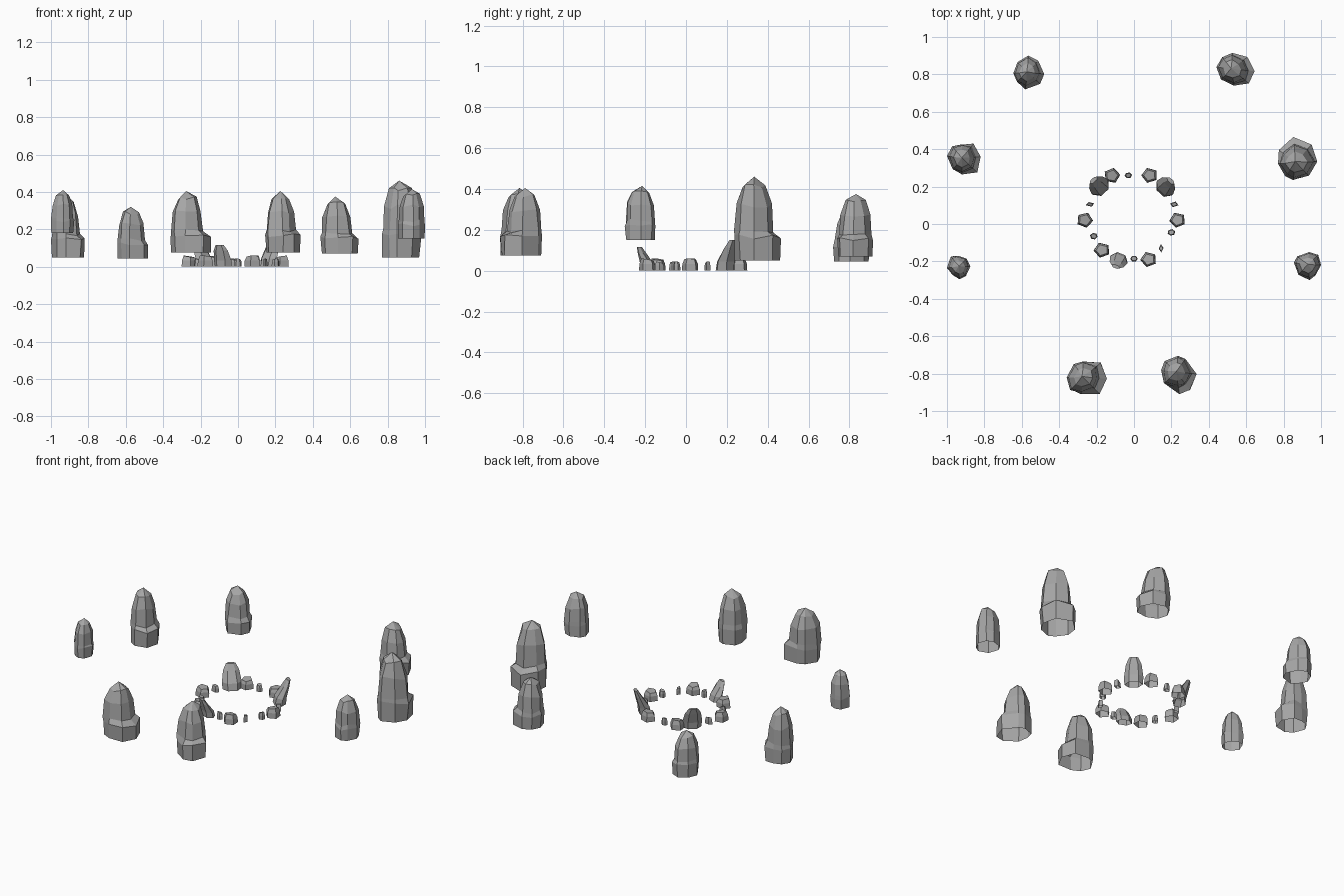
import bpy, bmesh, random
from math import sin, cos, radians, tau, atan2
from mathutils import Vector

cube = bpy.data.objects.get("Cube")
if cube:
    bpy.data.objects.remove(cube, do_unlink=True)

# One grey for all the rock
rock = bpy.data.materials.new("rock_grey")
rock.use_nodes = True
GREY = (0.38, 0.38, 0.38, 1)
rock.diffuse_color = GREY
rock.node_tree.nodes["Principled BSDF"].inputs["Base Color"].default_value = GREY


def build(name, rings, box, apex=None):
    """Skin stacked rings, open below, closed by an apex or a flat top; fit to box."""
    pts = [p for ring in rings for p in ring] + ([apex] if apex else [])
    for axis in range(3):
        lo, hi = min(p[axis] for p in pts), max(p[axis] for p in pts)
        a, b = box[axis]
        for p in pts:
            p[axis] = a + (p[axis] - lo) / (hi - lo) * (b - a)
    bm = bmesh.new()
    loops = [[bm.verts.new(p) for p in ring] for ring in rings]
    n = len(loops[0])
    for low, high in zip(loops, loops[1:]):
        for i in range(n):
            j = (i + 1) % n
            bm.faces.new((low[i], low[j], high[j], high[i]))
    if apex:
        tip = bm.verts.new(apex)
        for i in range(n):
            bm.faces.new((loops[-1][i], loops[-1][(i + 1) % n], tip))
    else:
        bm.faces.new(loops[-1])
    mesh = bpy.data.meshes.new(name)
    bm.to_mesh(mesh)
    bm.free()
    mesh.materials.append(rock)
    obj = bpy.data.objects.new(name, mesh)
    bpy.context.collection.objects.link(obj)


def standing_stone(name, xs, ys, zs, ledge_dir, ledge, seed):
    """Tall pointed rock with a stepped foot on one side."""
    rnd = random.Random(seed)
    n = 8
    angles = [tau * (i + rnd.uniform(-0.2, 0.2)) / n for i in range(n)]
    bumps = [rnd.uniform(0.9, 1.08) for _ in angles]
    rings = []
    profile = [(0, 0.95, 1), (0.28, 1, 1), (0.36, 0.96, 0.1),
               (0.66, 0.88, 0), (0.88, 0.58, 0)]
    for t, r, foot in profile:
        ring = []
        for a, bump in zip(angles, bumps):
            side = max(0, cos(a - radians(ledge_dir)))
            rad = r * bump * rnd.uniform(0.95, 1.05) + ledge * foot * side
            wobble = rnd.uniform(-0.03, 0.03) if t else 0
            ring.append(Vector((rad * cos(a), rad * sin(a), t + wobble)))
        rings.append(ring)
    build(name, rings, (xs, ys, zs), Vector((rnd.uniform(-0.1, 0.1), 0.05, 1)))


def ring_stone(name, x, y, w, d, h, sides, seed):
    """Low block with a narrowed flat top, turned to face the ring centre."""
    rnd = random.Random(seed)
    turn = atan2(y, x)
    rings = []
    for t, r in ((0, 1), (0.6, 0.95), (1, 0.72)):
        ring = []
        for i in range(sides):
            a = turn + tau * (i + 0.5) / sides
            tilt = 0.1 * sin(a + seed) if t == 1 else 0
            ring.append(Vector((r * cos(a), r * sin(a), t + tilt)))
        rings.append(ring)
    build(name, rings, ((x - w / 2, x + w / 2), (y - d / 2, y + d / 2), (0, h)))


def leaning_slab(name, xs, ys, h):
    """Upright slab that tips away from the ring centre."""
    out = Vector((sum(xs), sum(ys), 0)).normalized()
    side = Vector((-out.y, out.x, 0))
    rings = []
    for t, shift, thick, wide in ((0, 0, 1, 1), (0.3, 0.2, 0.9, 1.05),
                                  (0.75, 1, 0.5, 0.85), (1, 1.4, 0.3, 0.5)):
        ring = []
        for i in range(6):
            a = tau * (i + 0.5) / 6
            p = out * (shift + thick * cos(a)) + side * (1.4 * wide * sin(a))
            p.z = t
            ring.append(p)
        rings.append(ring)
    build(name, rings, (xs, ys, (0, h)))


# Outer circle of standing stones: x, y, z extents, foot direction and size
STONES = {
    "back_right_stone": ((-0.645, -0.48), (0.72, 0.90), (0.045, 0.32), -20, 0.3),
    "back_left_stone": ((0.44, 0.645), (0.74, 0.915), (0.07, 0.375), 0, 0.35),
    "left_tall_stone": ((0.77, 0.98), (0.235, 0.465), (0.05, 0.46), 80, 0.4),
    "right_tall_stone": ((-1, -0.82), (0.265, 0.43), (0.05, 0.39), -10, 0.4),
    "front_right_stone": ((-0.36, -0.145), (-0.91, -0.735), (0.075, 0.405), -10, 0.5),
    "front_left_stone": ((0.145, 0.335), (-0.91, -0.705), (0.075, 0.405), -45, 0.45),
    "left_small_stone": ((0.855, 1), (-0.30, -0.15), (0.15, 0.415), 0, 0),
    "right_small_stone": ((-1, -0.875), (-0.295, -0.17), (0.18, 0.41), 0, 0),
}
for k, (name, spec) in enumerate(STONES.items()):
    standing_stone(name, *spec, seed=k + 3)

# Inner ring: larger five-sided blocks
for k, (x, y) in enumerate([(-0.115, 0.26), (0.08, 0.26), (0.23, 0.02),
                            (0.075, -0.19), (-0.175, -0.14), (-0.26, 0.02)]):
    ring_stone(f"ring_block_{k + 1}", x, y, 0.083, 0.08, 0.06, 5, k)

# Inner ring: small filler stones
for k, (x, y, w, d) in enumerate([
        (-0.03, 0.26, 0.04, 0.03), (0.215, 0.105, 0.045, 0.03),
        (0.2, -0.045, 0.04, 0.035), (0.145, -0.13, 0.025, 0.045),
        (0, -0.185, 0.04, 0.03), (-0.215, -0.065, 0.04, 0.035),
        (-0.235, 0.105, 0.045, 0.025)]):
    ring_stone(f"ring_pebble_{k + 1}", x, y, w, d, 0.045, 4 if k in (1, 3, 6) else 6, k)

# Inner ring: three slabs leaning outward
leaning_slab("back_left_slab", (0.12, 0.22), (0.145, 0.25), 0.15)
leaning_slab("back_right_slab", (-0.24, -0.135), (0.15, 0.255), 0.14)
leaning_slab("front_slab", (-0.13, -0.035), (-0.24, -0.15), 0.115)
